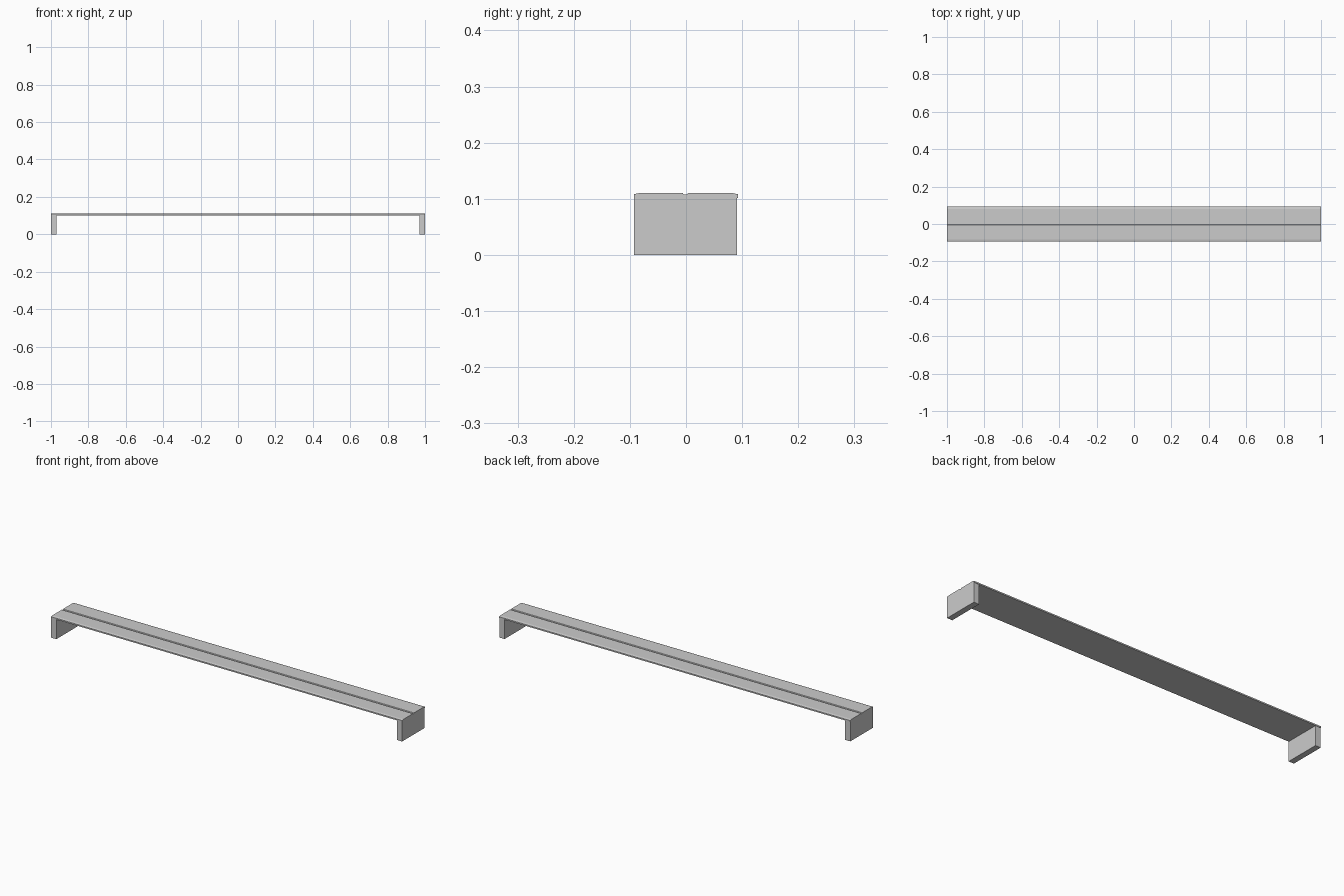
import bpy, bmesh

if "Cube" in bpy.data.objects:
    bpy.data.objects.remove(bpy.data.objects["Cube"])


def prism(name, profile, x0, x1):
    """Extrude a (y, z) profile along x."""
    bm = bmesh.new()
    face = bm.faces.new([bm.verts.new((x0, y, z)) for y, z in profile])
    ext = bmesh.ops.extrude_face_region(bm, geom=[face])
    verts = [g for g in ext["geom"] if isinstance(g, bmesh.types.BMVert)]
    bmesh.ops.translate(bm, verts=verts, vec=(x1 - x0, 0, 0))
    bmesh.ops.recalc_face_normals(bm, faces=bm.faces[:])
    mesh = bpy.data.meshes.new(name)
    bm.to_mesh(mesh)
    bm.free()
    obj = bpy.data.objects.new(name, mesh)
    bpy.context.collection.objects.link(obj)
    return obj


# Long top: two boards with eased edges and a shallow groove between them
seat_profile = [
    (-0.093, 0.101), (0.093, 0.101), (0.093, 0.108), (0.081, 0.1105),
    (0.004, 0.1105), (0.002, 0.1075), (-0.004, 0.1075), (-0.006, 0.1105),
    (-0.082, 0.1105), (-0.093, 0.108),
]
prism("bench_top", seat_profile, -1.0, 1.0)

# Solid end panels carrying the top
leg_profile = [(-0.093, 0), (0.091, 0), (0.091, 0.101), (-0.093, 0.101)]
for side, x0, x1 in (("left", -1.0, -0.97), ("right", 0.97, 1.0)):
    prism(side + "_end_panel", leg_profile, x0, x1)
